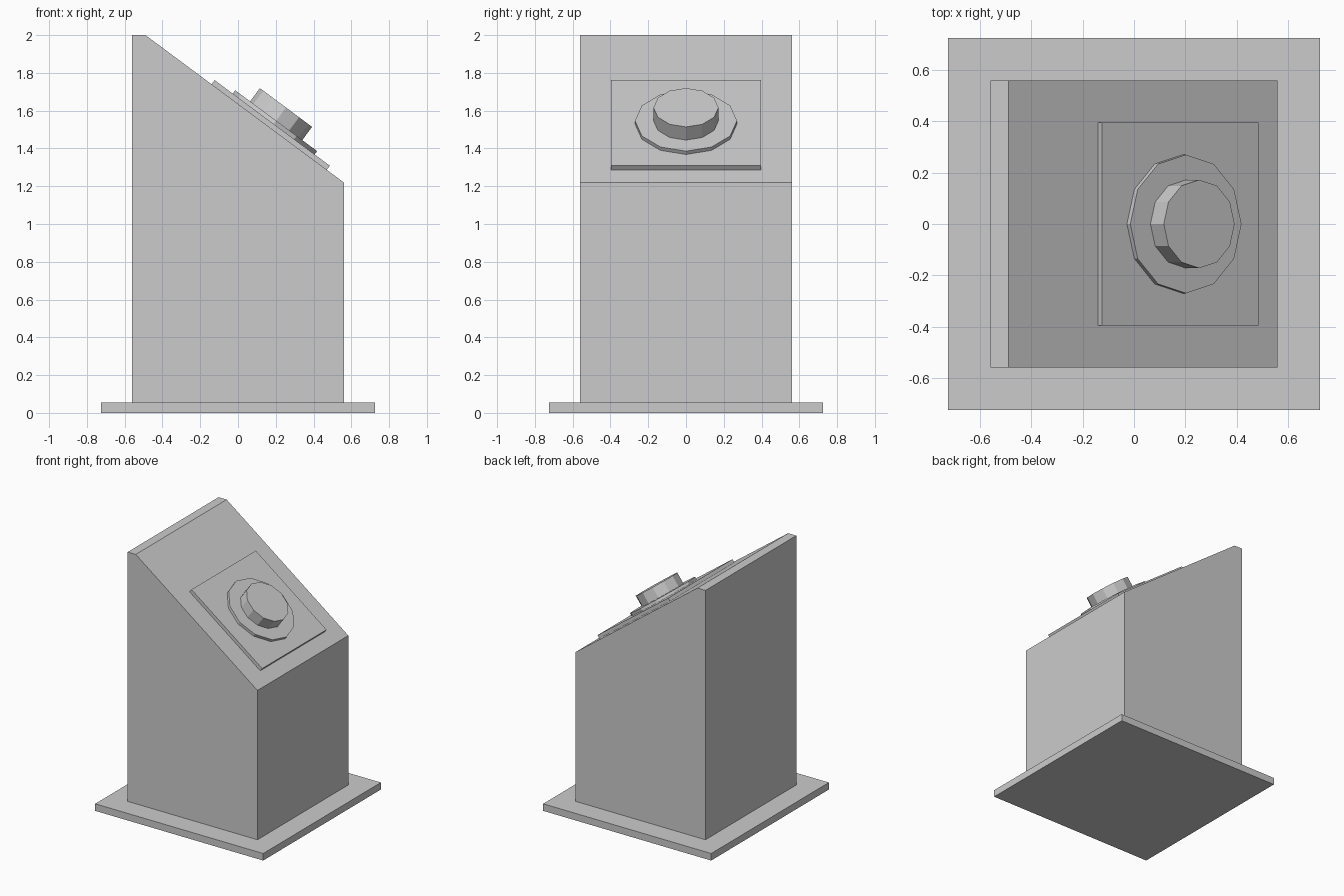
import bpy, bmesh, math
from mathutils import Matrix, Vector

if "Cube" in bpy.data.objects:
    bpy.data.objects.remove(bpy.data.objects["Cube"])

HALF = 0.56
TOP_X, TOP_Z, LOW_Z = -0.49, 2.0, 1.22
TILT = math.atan2(TOP_Z - LOW_Z, HALF - TOP_X)


def finish(name, bm, matrix=Matrix()):
    bmesh.ops.recalc_face_normals(bm, faces=bm.faces)
    mesh = bpy.data.meshes.new(name)
    bm.to_mesh(mesh)
    bm.free()
    obj = bpy.data.objects.new(name, mesh)
    obj.matrix_world = matrix
    bpy.context.collection.objects.link(obj)
    return obj


def box(name, size, matrix):
    bm = bmesh.new()
    bmesh.ops.create_cube(bm, size=1)
    bmesh.ops.scale(bm, vec=size, verts=bm.verts)
    return finish(name, bm, matrix)


def disc(name, radius, depth, matrix):
    bm = bmesh.new()
    bmesh.ops.create_cone(bm, cap_ends=True, segments=12,
                          radius1=radius, radius2=radius, depth=depth)
    return finish(name, bm, matrix)


def on_slope(x, height):
    """Frame at a given height above the sloping face, over the slope point at x."""
    z = TOP_Z - math.tan(TILT) * (x - TOP_X)
    return (Matrix.Translation((x, 0, z)) @ Matrix.Rotation(TILT, 4, 'Y')
            @ Matrix.Translation((0, 0, height)))


# Floor plate
box("base_plate", (1.45, 1.45, 0.055), Matrix.Translation((0, 0, 0.0275)))

# Pedestal: side profile extruded across the width
bm = bmesh.new()
profile = [(-HALF, 0.055), (HALF, 0.055), (HALF, LOW_Z), (TOP_X, TOP_Z), (-HALF, TOP_Z)]
face = bm.faces.new([bm.verts.new((x, -HALF, z)) for x, z in profile])
ext = bmesh.ops.extrude_face_region(bm, geom=[face], use_keep_orig=True)
bmesh.ops.translate(bm, vec=Vector((0, 2 * HALF, 0)),
                    verts=[v for v in ext["geom"] if isinstance(v, bmesh.types.BMVert)])
finish("pedestal", bm)

# Panel, button collar and button stacked on the slope
box("panel", (0.76, 0.793, 0.027), on_slope(0.165, 0.0135))
disc("button_collar", 0.27, 0.023, on_slope(0.173, 0.0375))
disc("button", 0.172, 0.087, on_slope(0.173, 0.0925))
